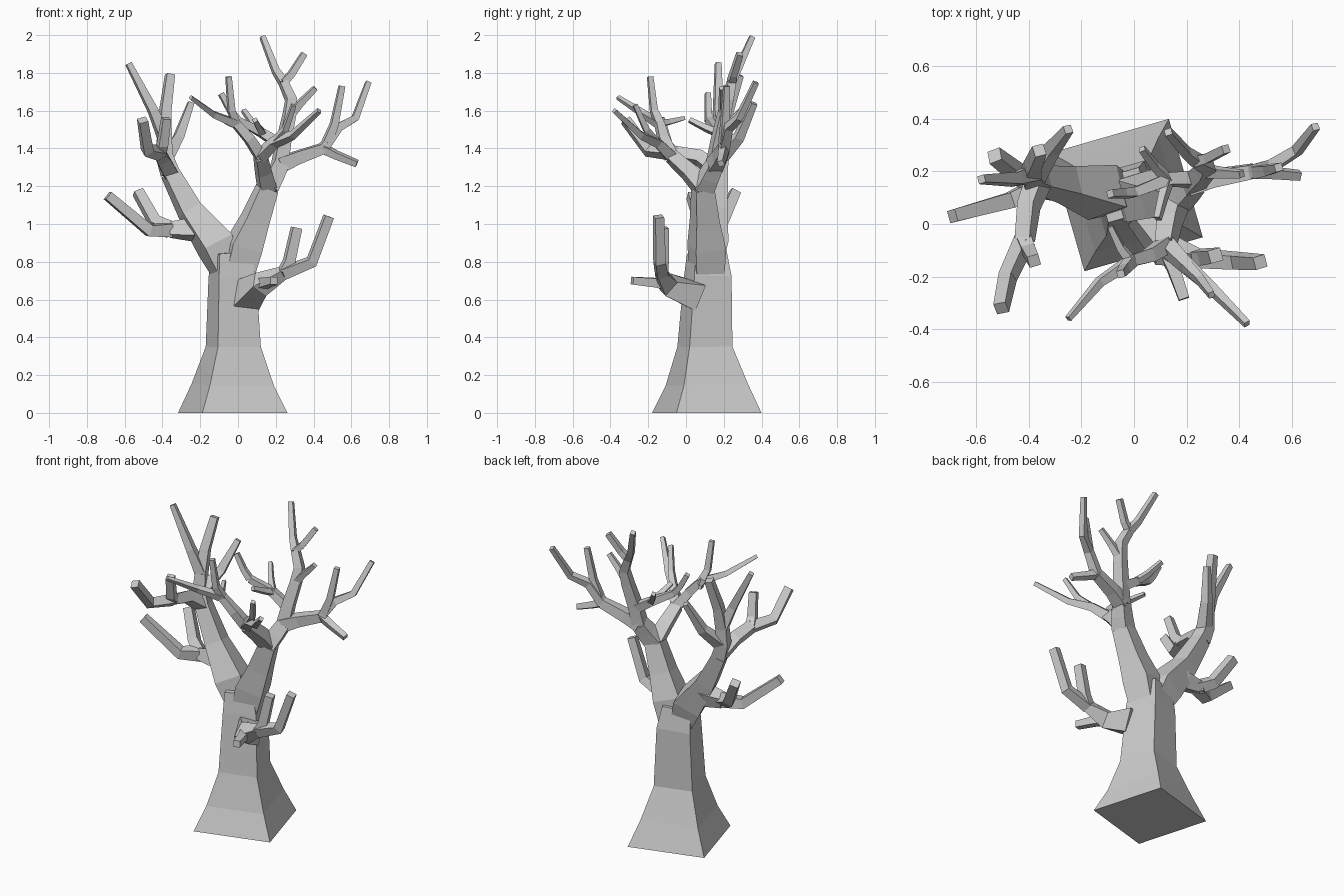
import bpy
import bmesh
import math
from mathutils import Matrix, Vector

cube = bpy.data.objects.get("Cube")
if cube:
    bpy.data.objects.remove(cube, do_unlink=True)

# One plain grey for the whole tree
bark = bpy.data.materials.new("grey_bark")
bark.use_nodes = True
grey = (0.6, 0.6, 0.6, 1)
bark.diffuse_color = grey
bark.node_tree.nodes["Principled BSDF"].inputs["Base Color"].default_value = grey

UP = Vector((0, 0, 1))
TWIST = Matrix.Rotation(math.radians(16), 3, "Z")
CORNERS = [TWIST @ Vector(c) for c in ((-1, -1, 0), (1, -1, 0), (1, 1, 0), (-1, 1, 0))]


def limb(name, radii, *path):
    """Square tapering tube along a path; two radii are spread evenly over it."""
    points = [Vector(p) for p in path]
    last = len(points) - 1
    if len(radii) == 2:
        start, end = radii
        radii = [start + (end - start) * i / last for i in range(last + 1)]
    bm = bmesh.new()
    rings = []
    for i, point in enumerate(points):
        direction = Vector()
        if i > 0:
            direction += (point - points[i - 1]).normalized()
        if i < last:
            direction += (points[i + 1] - point).normalized()
        turn = UP.rotation_difference(direction.normalized())
        rings.append([bm.verts.new(point + turn @ (c * radii[i])) for c in CORNERS])
    for low, high in zip(rings, rings[1:]):
        for k in range(4):
            n = (k + 1) % 4
            bm.faces.new((low[k], low[n], high[n], high[k]))
    bm.faces.new(reversed(rings[0]))
    bm.faces.new(rings[-1])
    bmesh.ops.recalc_face_normals(bm, faces=bm.faces)
    mesh = bpy.data.meshes.new(name)
    bm.to_mesh(mesh)
    bm.free()
    mesh.materials.append(bark)
    obj = bpy.data.objects.new(name, mesh)
    bpy.context.collection.objects.link(obj)
    return obj


# Flared trunk, dividing into two stems
limb("trunk", (.234, .176, .118, .102, .085),
     (-.028, .11, 0), (-.028, .11, .15), (-.025, .1, .35), (-.03, .115, .72), (-.04, .11, .85))
left_node = (-.36, .17, 1.27)
limb("right_side_stem", (.062, .084, .056, .042),
     (-.06, .11, .74), (-.12, .12, .89), (-.255, .15, 1.07), left_node)
fork = (.155, .09, 1.19)
limb("left_side_stem", (.075, .083, .064, .05),
     (-.01, .11, .72), (.03, .11, .88), (.09, .1, 1.02), fork)

# Low branch on the front of the trunk
low = (.12, -.1, .68)
low_split = (.24, -.13, .74)
limb("low_branch", (.072, .048, .028), (.045, .05, .62), low, low_split)
limb("low_branch_spur", (.028, .02), low, (.15, -.17, .69), (.19, -.285, .7))
limb("low_branch_inner", (.03, .025), low_split, (.27, -.125, .8), (.31, -.12, .98))
limb("low_branch_outer", (.03, .024), low_split, (.39, -.14, .8), (.48, -.145, 1.04))

# Low branch off the right side stem
side = (-.36, .14, .97)
limb("side_branch", (.06, .035), (-.17, .13, .98), (-.26, .14, .97), side)
limb("side_branch_outer", (.036, .024), side, (-.47, .09, .965), (-.69, .03, 1.15))
limb("side_branch_back", (.034, .026), side, (-.44, .19, 1.01), (-.53, .26, 1.17))

# Crown of the right side stem
crown = (-.39, .19, 1.46)
limb("right_crown_stem", (.042, .032), left_node, (-.39, .18, 1.36), crown)
limb("right_crown_tall", (.032, .015), crown, (-.45, .17, 1.6), (-.58, .17, 1.85))
limb("right_crown_mid", (.032, .022), crown, (-.385, .22, 1.6), (-.36, .28, 1.79))
limb("right_crown_back", (.034, .016), (-.38, .18, 1.35), (-.315, .28, 1.46), (-.25, .36, 1.64))
front_split = (-.415, -.06, 1.375)
limb("right_crown_front", (.038, .03), left_node, (-.4, .07, 1.35), front_split)
limb("right_crown_front_outer", (.03, .024), front_split, (-.48, -.2, 1.39), (-.505, -.32, 1.55))
limb("right_crown_front_inner", (.028, .022), front_split, (-.4, -.1, 1.42), (-.38, -.14, 1.56))

# Front crown of the left side stem
front = (.12, -.08, 1.36)
limb("front_crown_stem", (.044, .032), fork, (.135, .01, 1.28), front)
limb("front_crown_left", (.03, .012), front, (.19, -.15, 1.43), (.29, -.24, 1.47), (.43, -.38, 1.6))
limb("front_crown_left_twig", (.02, .012), (.19, -.15, 1.43), (.25, -.21, 1.5), (.295, -.27, 1.63))
twigs = (-.01, -.14, 1.53)
limb("front_crown_right", (.03, .022), front, (.06, -.12, 1.45), twigs)
limb("front_crown_right_long", (.022, .01), twigs, (-.13, -.22, 1.58), (-.25, -.36, 1.67))
limb("front_crown_right_tall", (.022, .014), twigs, (-.035, -.17, 1.6), (-.05, -.19, 1.78))
limb("front_crown_right_back", (.018, .01), twigs, (-.05, -.09, 1.54), (-.09, -.01, 1.56))

# Back crown of the left side stem: outward spread
back = (.22, .15, 1.31)
limb("back_crown_stem", (.05, .04), fork, (.19, .12, 1.25), back)
spread = (.45, .2, 1.4)
limb("spread_branch", (.04, .027), back, (.31, .175, 1.35), spread)
limb("spread_outer", (.026, .014), spread, (.53, .225, 1.51), (.62, .28, 1.56), (.69, .37, 1.75))
limb("spread_tall", (.024, .015), (.47, .2, 1.43), (.51, .205, 1.53), (.55, .215, 1.73))
limb("spread_low", (.022, .016), spread, (.52, .195, 1.365), (.63, .185, 1.32))

# Back crown: tall leader with its twigs
leader = (.27, .2, 1.57)
top = (.24, .24, 1.75)
limb("leader", (.038, .022), back, (.24, .17, 1.43), leader, (.28, .22, 1.66), top)
limb("leader_tip", (.022, .014), top, (.2, .27, 1.81), (.13, .35, 1.99))
limb("leader_twig", (.02, .016), top, (.28, .25, 1.79), (.35, .285, 1.9))
limb("leader_side_twig", (.022, .013), leader, (.33, .195, 1.64), (.41, .19, 1.72))

# Back crown: small inner twigs
inner = (.13, .17, 1.48)
inner_end = (0, .12, 1.55)
limb("inner_branch", (.028, .018), (.24, .17, 1.41), inner, inner_end)
limb("inner_twig_right", (.018, .014), inner_end, (-.04, .117, 1.6), (-.09, .115, 1.69))
limb("inner_twig_back", (.018, .012), inner, (.08, .22, 1.53), (.03, .285, 1.6))
limb("inner_twig_front", (.018, .012), inner, (.11, .1, 1.51), (.09, .02, 1.55))
